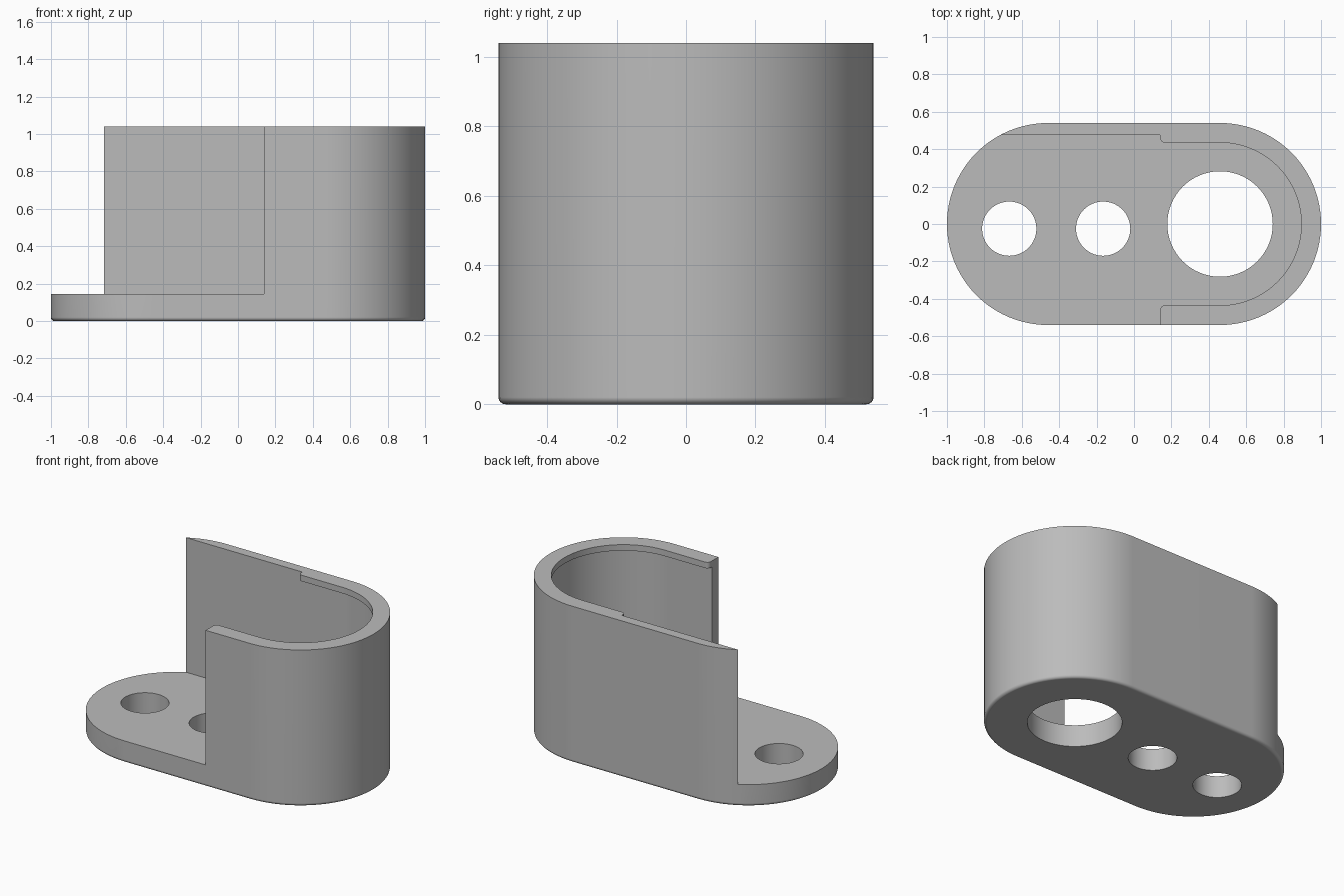
import bpy
import bmesh
from math import cos, sin, pi, radians

if "Cube" in bpy.data.objects:
    bpy.data.objects.remove(bpy.data.objects["Cube"], do_unlink=True)

# Main dimensions
CENTRE = 0.46      # x of the rounded end centres
OUTER = 0.54       # outer end radius
INNER = 0.475      # pocket radius
LIP = 0.435        # radius inside the top lip
HEIGHT = 1.04
FLOOR = 0.145      # base plate thickness
LIP_H = 0.04
STEP_X = 0.14      # where the front wall and the lip start
FILLET = 0.02

grey = bpy.data.materials.new("plain grey")
grey.use_nodes = True
grey.diffuse_color = (0.5, 0.5, 0.5, 1)
grey.node_tree.nodes["Principled BSDF"].inputs["Base Color"].default_value = (0.5, 0.5, 0.5, 1)


def arc(cx, cy, r, start, end, steps):
    angles = [radians(start + (end - start) * i / steps) for i in range(steps + 1)]
    return [(cx + r * cos(a), cy + r * sin(a)) for a in angles]


def stadium(r):
    return arc(CENTRE, 0, r, -90, 90, 48) + arc(-CENTRE, 0, r, 90, 270, 48)


def loft(name, levels):
    """Solid through a stack of (z, outline) levels with equal point counts."""
    bm = bmesh.new()
    rings = [[bm.verts.new((x, y, z)) for x, y in outline] for z, outline in levels]
    n = len(rings[0])
    bm.faces.new(rings[0][::-1])
    bm.faces.new(rings[-1])
    for low, high in zip(rings, rings[1:]):
        for i in range(n):
            j = (i + 1) % n
            bm.faces.new((low[i], low[j], high[j], high[i]))
    bmesh.ops.recalc_face_normals(bm, faces=bm.faces)
    mesh = bpy.data.meshes.new(name)
    bm.to_mesh(mesh)
    bm.free()
    mesh.materials.append(grey)
    obj = bpy.data.objects.new(name, mesh)
    bpy.context.collection.objects.link(obj)
    return obj


def activate(obj):
    bpy.ops.object.select_all(action='DESELECT')
    obj.select_set(True)
    bpy.context.view_layer.objects.active = obj


def cut(target, cutter):
    mod = target.modifiers.new("cut", 'BOOLEAN')
    mod.operation = 'DIFFERENCE'
    mod.solver = 'EXACT'
    mod.object = cutter
    activate(target)
    bpy.ops.object.modifier_apply(modifier=mod.name)
    bpy.data.objects.remove(cutter, do_unlink=True)


def finish(obj):
    activate(obj)
    bpy.ops.object.shade_smooth_by_angle(angle=radians(30))
    mod = obj.modifiers.new("even shading", 'WEIGHTED_NORMAL')
    mod.keep_sharp = True


# Body: rounded block with a softened bottom edge
levels = []
for i in range(5):
    t = i / 4 * pi / 2
    levels.append((FILLET * (1 - cos(t)), stadium(OUTER - FILLET * (1 - sin(t)))))
levels.append((HEIGHT, stadium(OUTER)))
body = loft("holder_body", levels)

# Pocket, open towards the right end and the front
pocket = [(-1.3, -0.8), (STEP_X, -0.8), (STEP_X, -INNER)]
pocket += arc(CENTRE, 0, INNER, -90, 90, 48) + [(-1.3, INNER)]
cut(body, loft("pocket_cutter", [(FLOOR, pocket), (HEIGHT + 0.2, pocket)]))

# Holes through the floor: one large, two small
for x, y, r in ((CENTRE, 0, 0.282), (-0.165, -0.025, 0.145), (-0.667, -0.025, 0.145)):
    circle = arc(x, y, r, 0, 360, 64)[:-1]
    cut(body, loft("hole_cutter", [(-0.1, circle), (FLOOR + 0.1, circle)]))
finish(body)

# Inward lip along the top of the wall, with rounded ends
R = 0.025
band = [(STEP_X, -INNER)] + arc(CENTRE, 0, INNER, -90, 90, 48) + [(STEP_X, INNER)]
band += arc(STEP_X + R, LIP + R, R, 180, 270, 6)
band += arc(CENTRE, 0, LIP, 90, -90, 48)
band += arc(STEP_X + R, -LIP - R, R, 90, 180, 6)
lip = loft("top_lip", [(HEIGHT - LIP_H, band), (HEIGHT, band)])
finish(lip)
